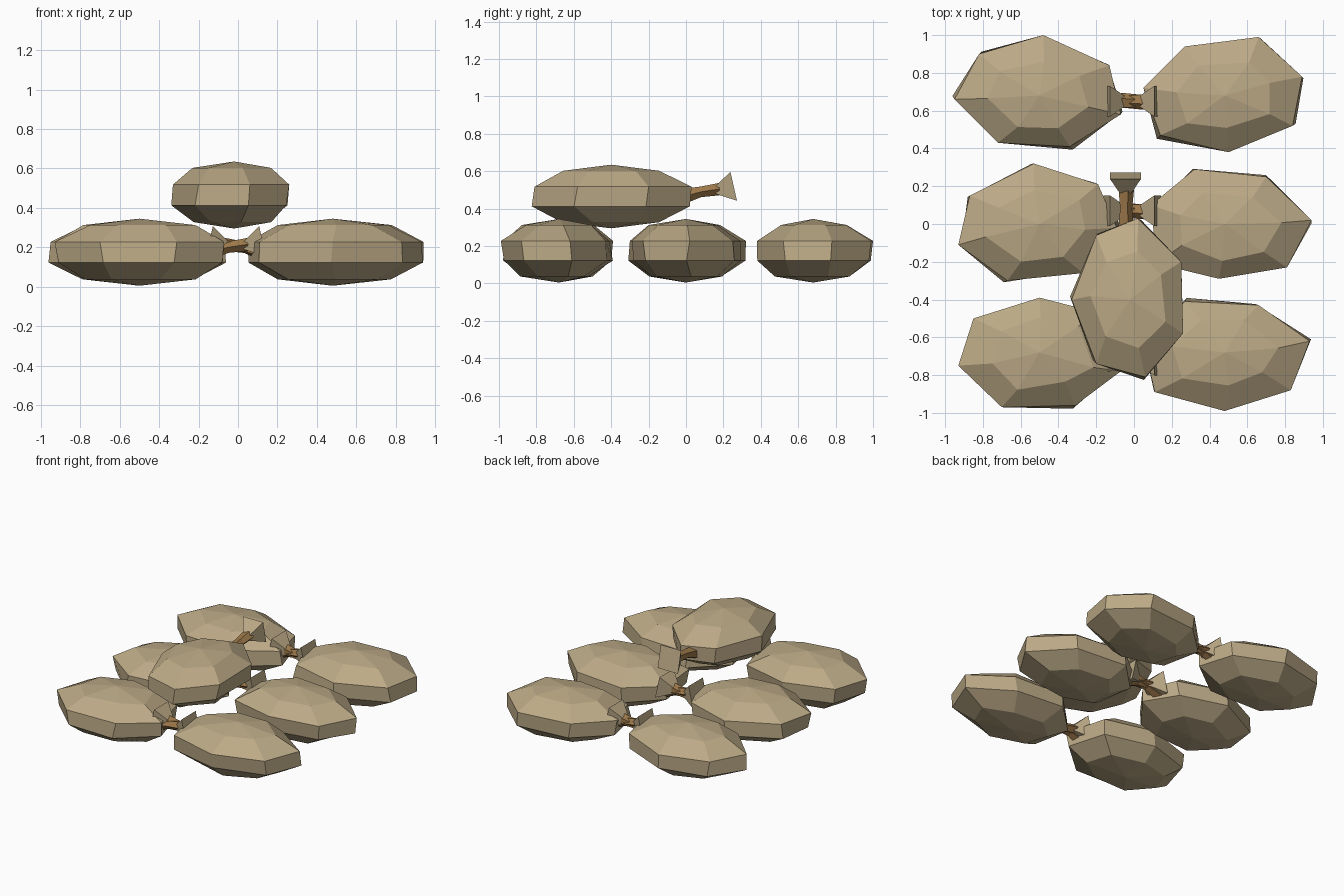
import bpy, bmesh, math, random
from mathutils import Vector

if "Cube" in bpy.data.objects:
    bpy.data.objects.remove(bpy.data.objects["Cube"])

random.seed(4)


def material(name, color):
    m = bpy.data.materials.new(name)
    m.diffuse_color = (*color, 1)
    m.use_nodes = True
    m.node_tree.nodes["Principled BSDF"].inputs["Base Color"].default_value = m.diffuse_color
    return m


BURLAP = material("burlap", (0.50, 0.40, 0.24))
TWINE = material("twine", (0.34, 0.19, 0.07))


def loft(name, rings, mat, poles=None):
    """Skin a stack of rings; ends close to pole points or flat caps."""
    bm = bmesh.new()
    rows = [[bm.verts.new(p) for p in r] for r in rings]
    n = len(rows[0])
    for a, b in zip(rows, rows[1:]):
        for i in range(n):
            bm.faces.new((a[i], a[(i + 1) % n], b[(i + 1) % n], b[i]))
    for k, row in enumerate((rows[0], rows[-1])):
        if poles:
            tip = bm.verts.new(poles[k])
            for i in range(n):
                bm.faces.new((row[i], row[(i + 1) % n], tip))
        else:
            bm.faces.new(row)
    bmesh.ops.recalc_face_normals(bm, faces=bm.faces)
    me = bpy.data.meshes.new(name)
    bm.to_mesh(me)
    bm.free()
    me.materials.append(mat)
    ob = bpy.data.objects.new(name, me)
    bpy.context.collection.objects.link(ob)


def sack(name, outline, center, neck, direction):
    c = Vector(center)
    # Body: lumpy seven-sided ball with four rings
    rings = []
    for deg in (144, 108, 72, 36):
        a = math.radians(deg)
        k = math.sin(a) / math.sin(math.radians(72))
        wob = 0.0 if deg == 72 else 0.02
        rings.append([(c.x + (x - c.x) * k + random.uniform(-wob, wob),
                       c.y + (y - c.y) * k + random.uniform(-wob, wob),
                       c.z + 0.17 * math.cos(a)) for x, y in outline])
    up = Vector((0, 0, 0.17))
    loft(name + "_body", rings, BURLAP, (c - up, c + up))

    # Neck: twine wrap, then flared cloth mouth
    d = Vector((*direction, 0))
    side = Vector((-d.y, d.x, 0))
    base = Vector((*neck, c.z))

    def ring(s, z, w, h, lean=0.0, n=5):
        pts = []
        for i in range(n):
            a = 2 * math.pi * i / n + math.pi / n
            v = math.sin(a)
            pts.append(base + d * (s - lean * v) + side * w * math.cos(a)
                       + Vector((0, 0, z + h * v)))
        return pts

    loft(name + "_tie", [ring(-0.06, -0.01, 0.05, 0.05), ring(0.07, 0.025, 0.035, 0.03),
                         ring(0.17, 0.04, 0.045, 0.035)], TWINE)
    loft(name + "_mouth", [ring(0.15, 0.035, 0.04, 0.03, 0, 4),
                           ring(0.245, 0.055, 0.115, 0.11, 0.025, 4)], BURLAP)


# Left column, necks pointing right
L, R = (1, 0), (-1, 0)
sack("back_left_sack",
     [(-.95, .66), (-.82, .9), (-.48, 1), (-.13, .84), (-.07, .58), (-.34, .41), (-.72, .43)],
     (-.5, .68, .175), (-.12, .65), L)
sack("middle_left_sack",
     [(-.87, .15), (-.53, .32), (-.19, .21), (-.09, -.02), (-.27, -.26), (-.67, -.3), (-.93, -.11)],
     (-.5, 0, .175), (-.12, .07), L)
sack("front_left_sack",
     [(-.85, -.5), (-.5, -.39), (-.15, -.48), (-.07, -.78), (-.31, -.96), (-.7, -.97), (-.93, -.75)],
     (-.5, -.68, .175), (-.12, -.72), L)

# Right column, necks pointing left
sack("back_right_sack",
     [(.05, .72), (.27, .94), (.66, .99), (.89, .78), (.84, .52), (.5, .38), (.14, .47)],
     (.48, .68, .175), (.1, .65), R)
sack("middle_right_sack",
     [(.09, .1), (.32, .29), (.7, .25), (.94, .02), (.81, -.23), (.45, -.29), (.12, -.21)],
     (.48, 0, .175), (.1, .07), R)
sack("front_right_sack",
     [(.05, -.63), (.27, -.41), (.66, -.43), (.93, -.62), (.83, -.88), (.48, -.99), (.11, -.89)],
     (.48, -.68, .175), (.1, -.7), R)

# Sack lying on top, neck pointing back
sack("top_sack",
     [(.02, .03), (.25, -.2), (.26, -.58), (.06, -.81), (-.2, -.74), (-.33, -.4), (-.2, -.06)],
     (-.02, -.4, .465), (-.045, .01), (0, 1))
